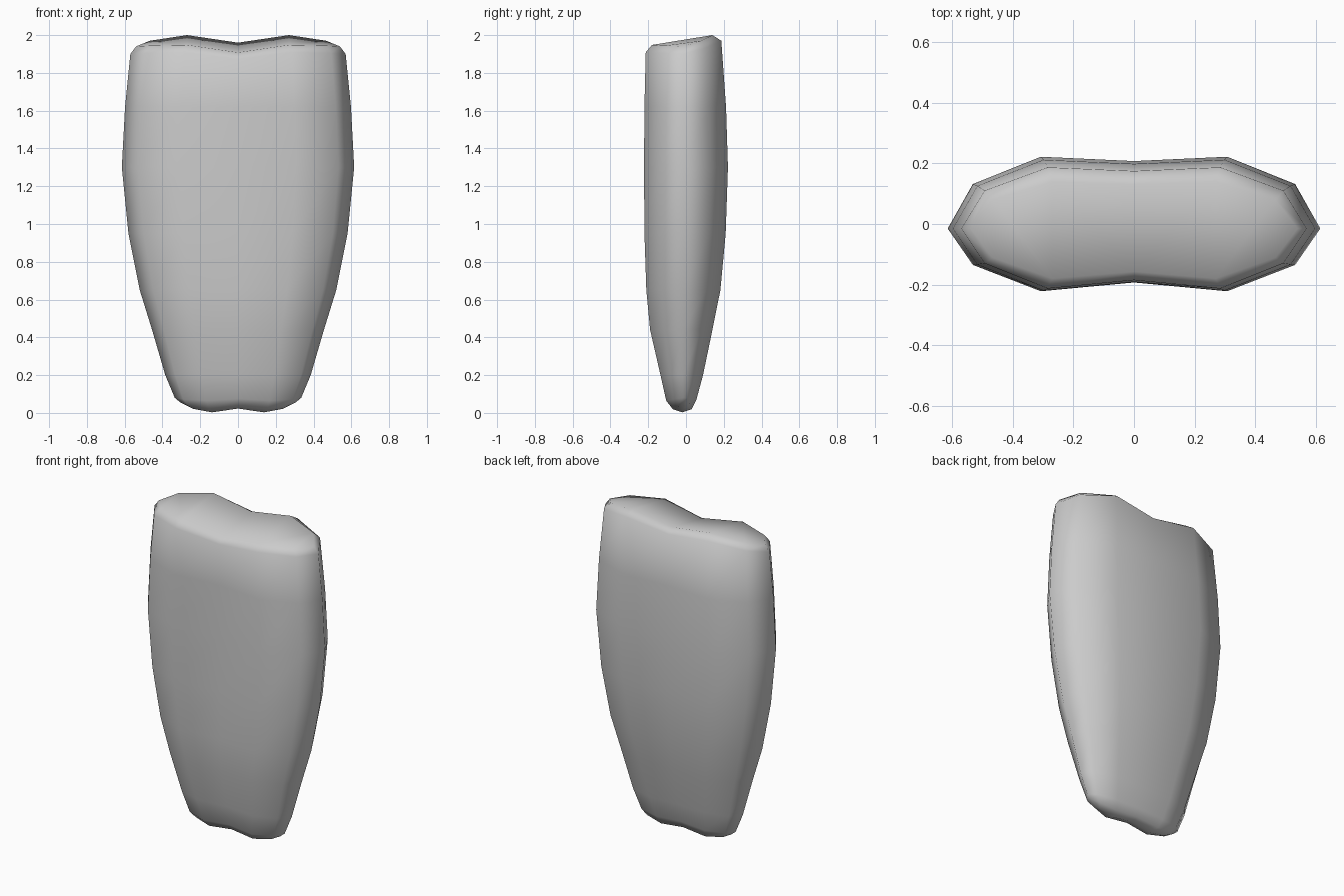
import bpy, bmesh

if "Cube" in bpy.data.objects:
    bpy.data.objects.remove(bpy.data.objects["Cube"])

# Half cross-section: (x factor, front depth factor, back depth factor, height blend tip->face)
COLS = [(0, .86, .94, 1), (.5, 1, 1, 1), (.865, .58, .62, .5), (1, 0, 0, 0)]
Y_MID = -.015

# Rings: half width, front y, back y, tip z, front z, back z, centre height shift
RINGS = [
    (.275, -.02, -.02, .04, .003, .003, .02),
    (.305, -.07, .03, .055, .02, .02, .015),
    (.335, -.105, .055, .08, .065, .07, .01),
    (.385, -.135, .09, .2, .2, .2, 0),
    (.455, -.19, .14, .44, .44, .44, 0),
    (.52, -.21, .182, .65, .65, .65, 0),
    (.58, -.22, .21, .95, .95, .95, 0),
    (.615, -.222, .222, 1.3, 1.3, 1.3, 0),
    (.598, -.22, .212, 1.62, 1.62, 1.62, 0),
    (.57, -.213, .187, 1.9, 1.91, 1.97, -.037),
    (.54, -.18, .14, 1.94, 1.948, 2.0, -.04),
]


def ring_points(w, yf, yb, zt, zf, zb, dip):
    def point(i, side, back):
        fx, ff, fb, k = COLS[i]
        edge, f, z = (yb, fb, zb) if back else (yf, ff, zf)
        return (side * fx * w, Y_MID + (edge - Y_MID) * f,
                zt + (z - zt) * k + (dip if i == 0 else 0))
    order = ([(i, 1, False) for i in range(4)] + [(i, 1, True) for i in (2, 1, 0)]
             + [(i, -1, True) for i in (1, 2)] + [(3, -1, False)]
             + [(i, -1, False) for i in (2, 1)])
    return [point(*o) for o in order]


# Tooth-shaped body: lofted walls
bm = bmesh.new()
loops = [[bm.verts.new(p) for p in ring_points(*r)] for r in RINGS]
for a, b in zip(loops, loops[1:]):
    for i in range(12):
        j = (i + 1) % 12
        bm.faces.new((a[i], a[j], b[j], b[i]))

# Saddle-shaped top bridged front to back
t = loops[-1]
for q in ((0, 1, 5, 6), (1, 2, 4, 5), (0, 6, 7, 11), (11, 7, 8, 10), (2, 3, 4), (10, 8, 9)):
    bm.faces.new([t[i] for i in q])

# The lowest ring closes into a ridge
for i in range(1, 3):
    for f, b in ((i, 6 - i), (12 - i, 6 + i)):
        loops[0][f].co.y = loops[0][b].co.y = -.02
loops[0][0].co.y = loops[0][6].co.y = -.02
bmesh.ops.remove_doubles(bm, verts=bm.verts, dist=.0008)
bmesh.ops.recalc_face_normals(bm, faces=bm.faces)
for f in bm.faces:
    f.smooth = True

mesh = bpy.data.meshes.new("tooth_slab")
bm.to_mesh(mesh)
bm.free()
body = bpy.data.objects.new("tooth_slab", mesh)
bpy.context.collection.objects.link(body)
